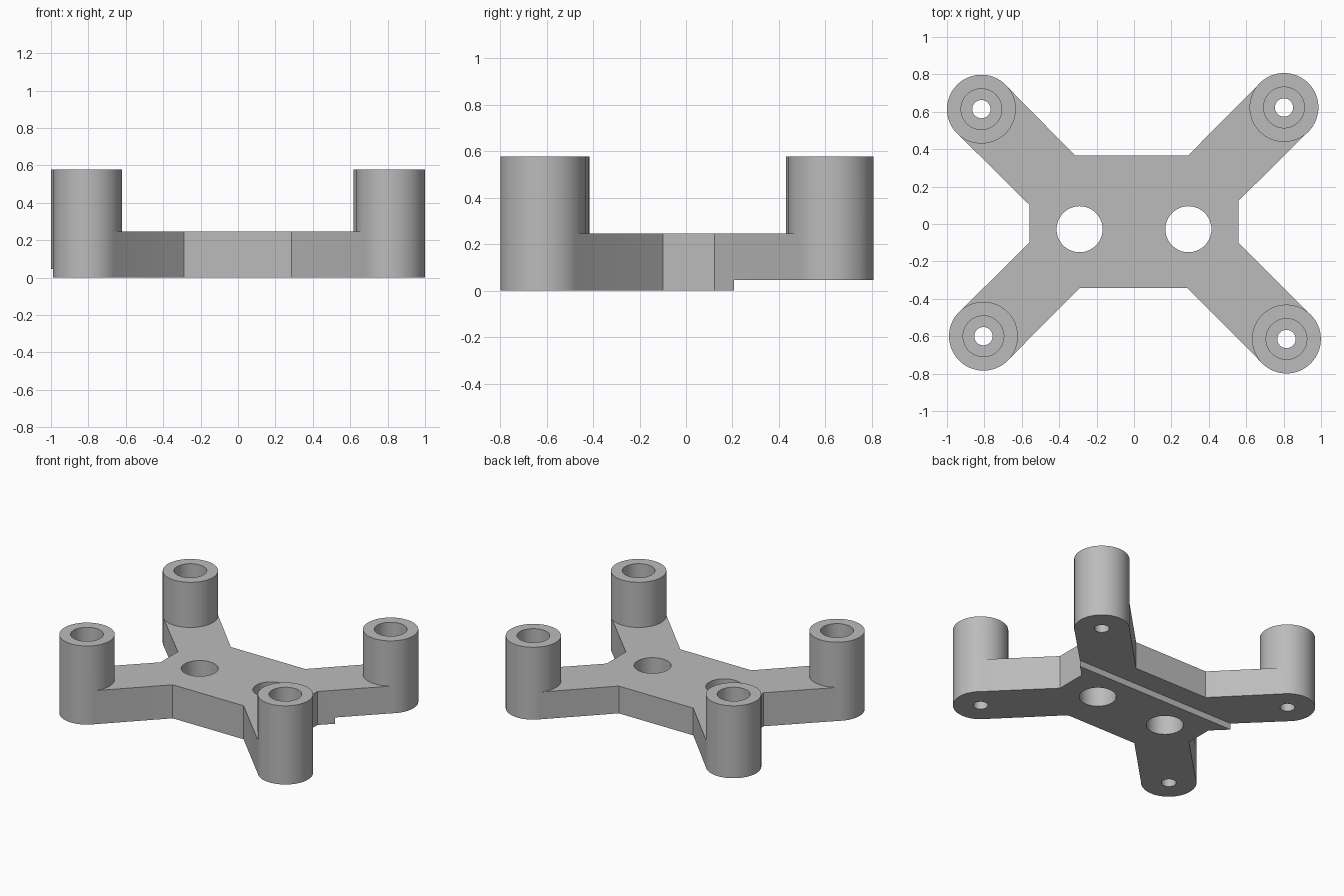
import bpy, bmesh, math
from mathutils import Matrix, Vector

if "Cube" in bpy.data.objects:
    bpy.data.objects.remove(bpy.data.objects["Cube"], do_unlink=True)

PLATE_TOP, POST_TOP, STEP_Z, STEP_Y = 0.246, 0.577, 0.046, 0.207
RADIUS, BORE, SCREW, WINDOW = 0.184, 0.109, 0.049, 0.123
BORE_FLOOR = 0.14

grey = bpy.data.materials.new("plain_grey")
grey.use_nodes = True
colour = (0.5, 0.5, 0.5, 1)
grey.diffuse_color = colour
grey.node_tree.nodes["Principled BSDF"].inputs["Base Color"].default_value = colour


def finish(name, bm):
    bmesh.ops.recalc_face_normals(bm, faces=bm.faces)
    mesh = bpy.data.meshes.new(name)
    bm.to_mesh(mesh)
    bm.free()
    mesh.materials.append(grey)
    obj = bpy.data.objects.new(name, mesh)
    bpy.context.collection.objects.link(obj)
    return obj


def cylinder(name, centre, radius, low, high, sides=64):
    bm = bmesh.new()
    place = Matrix.Translation((centre[0], centre[1], (low + high) / 2))
    bmesh.ops.create_cone(bm, cap_ends=True, segments=sides, radius1=radius,
                          radius2=radius, depth=high - low, matrix=place)
    return finish(name, bm)


def box(name, low, high):
    bm = bmesh.new()
    low, high = Vector(low), Vector(high)
    place = Matrix.Translation((low + high) / 2) @ Matrix.Diagonal((*(high - low), 1))
    bmesh.ops.create_cube(bm, size=1, matrix=place)
    return finish(name, bm)


def combine(target, other, operation):
    other.hide_render = True
    mod = target.modifiers.new(operation.lower(), 'BOOLEAN')
    mod.operation, mod.solver, mod.object = operation, 'EXACT', other
    bpy.ops.object.select_all(action='DESELECT')
    bpy.context.view_layer.objects.active = target
    target.select_set(True)
    bpy.ops.object.modifier_apply(modifier=mod.name)
    bpy.data.objects.remove(other, do_unlink=True)


# Post centres, counter-clockwise from the front left of the top plan
posts = [(-0.805, -0.60), (0.815, -0.615), (0.802, 0.623), (-0.816, 0.614)]
# Two inner corners of the plate beside each arm, in the same winding
corners = [((-0.56, -0.10), (-0.29, -0.342)), ((0.285, -0.342), (0.558, -0.10)),
           ((0.558, 0.123), (0.289, 0.366)), ((-0.315, 0.366), (-0.56, 0.103))]

# Cross-shaped plate, with each arm running tangent to its post
outline = []
for (x, y), (before, after) in zip(posts, corners):
    side = Vector((-y, x))
    side = Vector((math.copysign(1, side.x), math.copysign(1, side.y))).normalized()
    reach = side * RADIUS * 0.995
    outline += [before, (x - reach.x, y - reach.y), (x + reach.x, y + reach.y), after]

bm = bmesh.new()
face = bm.faces.new([bm.verts.new((x, y, 0)) for x, y in outline])
up = bmesh.ops.extrude_face_region(bm, geom=[face])["geom"]
bmesh.ops.translate(bm, verts=[v for v in up if isinstance(v, bmesh.types.BMVert)],
                    vec=(0, 0, PLATE_TOP))
bracket = finish("mounting_bracket", bm)

# Round standoff posts
for centre in posts:
    combine(bracket, cylinder("post", centre, RADIUS, 0, POST_TOP), 'UNION')

# Wide bores from above and narrow screw holes through the floor
for centre in posts:
    combine(bracket, cylinder("bore", centre, BORE, BORE_FLOOR, 1), 'DIFFERENCE')
    combine(bracket, cylinder("screw_hole", centre, SCREW, -1, 1, 32), 'DIFFERENCE')

# Two round openings in the plate
for x in (-0.291, 0.291):
    combine(bracket, cylinder("opening", (x, -0.028), WINDOW, -1, 1), 'DIFFERENCE')

# Raised underside along the back
combine(bracket, box("step", (-2, STEP_Y, -1), (2, 2, STEP_Z)), 'DIFFERENCE')

bpy.context.view_layer.objects.active = bracket
bracket.select_set(True)
bpy.ops.object.shade_smooth_by_angle(angle=math.radians(30))
